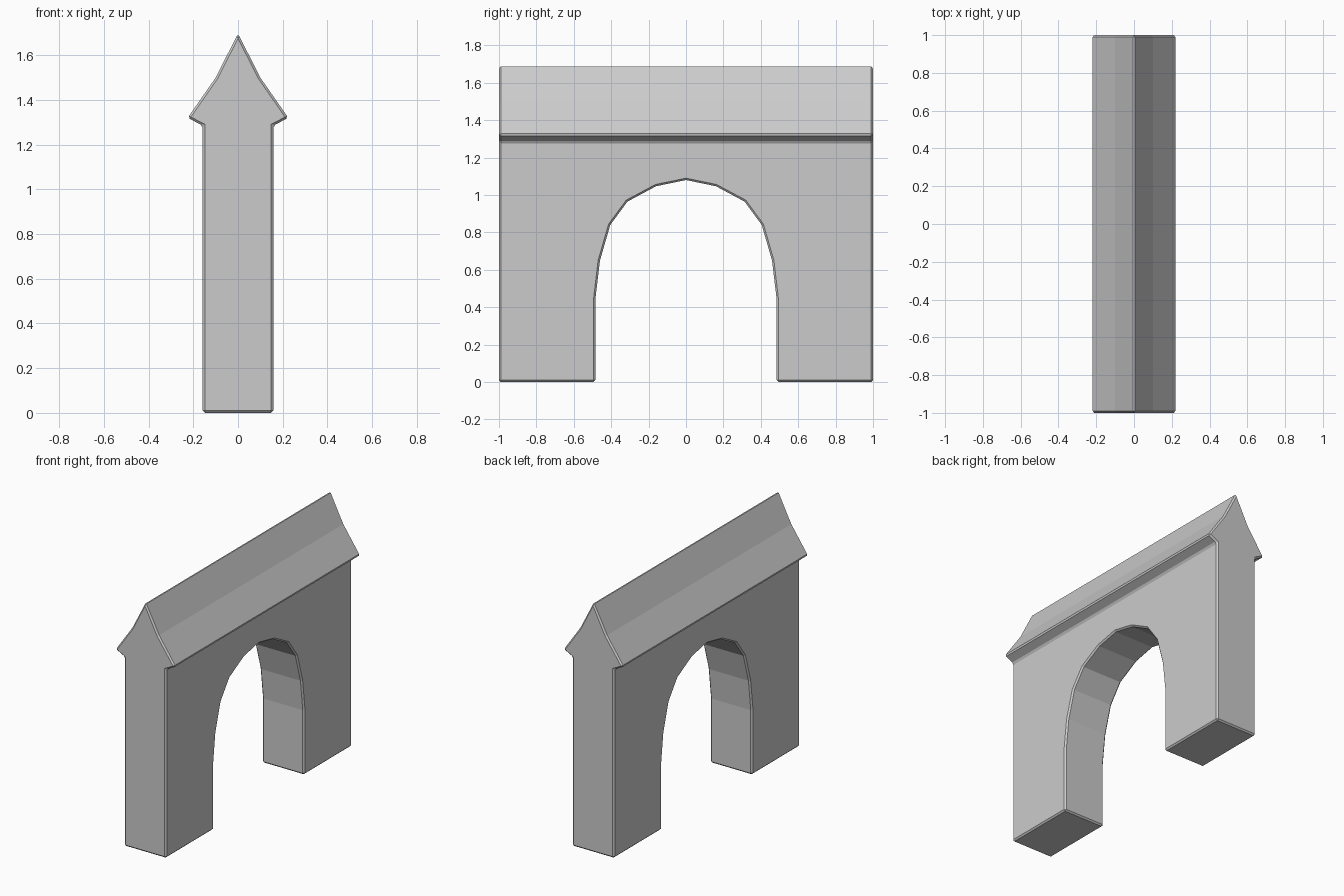
import bpy, bmesh
from mathutils import Vector

if "Cube" in bpy.data.objects:
    bpy.data.objects.remove(bpy.data.objects["Cube"])


def prism(name, pts, axis, half):
    """Extrude a closed outline symmetrically along x or y."""
    bm = bmesh.new()
    if axis == 'y':
        verts = [bm.verts.new((a, -half, b)) for a, b in pts]
        step = Vector((0, 2 * half, 0))
    else:
        verts = [bm.verts.new((-half, a, b)) for a, b in pts]
        step = Vector((2 * half, 0, 0))
    face = bm.faces.new(verts)
    ext = bmesh.ops.extrude_face_region(bm, geom=[face])
    bmesh.ops.translate(bm, vec=step,
                        verts=[v for v in ext['geom'] if isinstance(v, bmesh.types.BMVert)])
    bmesh.ops.recalc_face_normals(bm, faces=bm.faces)
    me = bpy.data.meshes.new(name)
    bm.to_mesh(me)
    bm.free()
    ob = bpy.data.objects.new(name, me)
    bpy.context.collection.objects.link(ob)
    return ob


def mirrored(half, tip):
    """Right-hand outline, centre tip, then the mirrored left side."""
    return half + [tip] + [(-a, b) for a, b in reversed(half)]


# Wall with gabled coping, as one long profile
wall = prism("arched_wall", mirrored(
    [(0.158, 0), (0.158, 1.285), (0.225, 1.32), (0.10, 1.50)], (0, 1.697)), 'y', 1.0)

# Faceted arch opening
cutter = prism("arch_cutter", mirrored(
    [(0.485, -0.2), (0.485, 0.44), (0.46, 0.65), (0.405, 0.84),
     (0.313, 0.965), (0.16, 1.047)], (0, 1.08)), 'x', 0.5)
cutter.hide_render = True
cutter.hide_viewport = True

cut = wall.modifiers.new("arch", 'BOOLEAN')
cut.operation = 'DIFFERENCE'
cut.solver = 'EXACT'
cut.object = cutter

# Narrow chamfer on the sharp edges
bev = wall.modifiers.new("chamfer", 'BEVEL')
bev.width = 0.01
bev.segments = 1
bev.limit_method = 'ANGLE'
bev.angle_limit = 0.6
